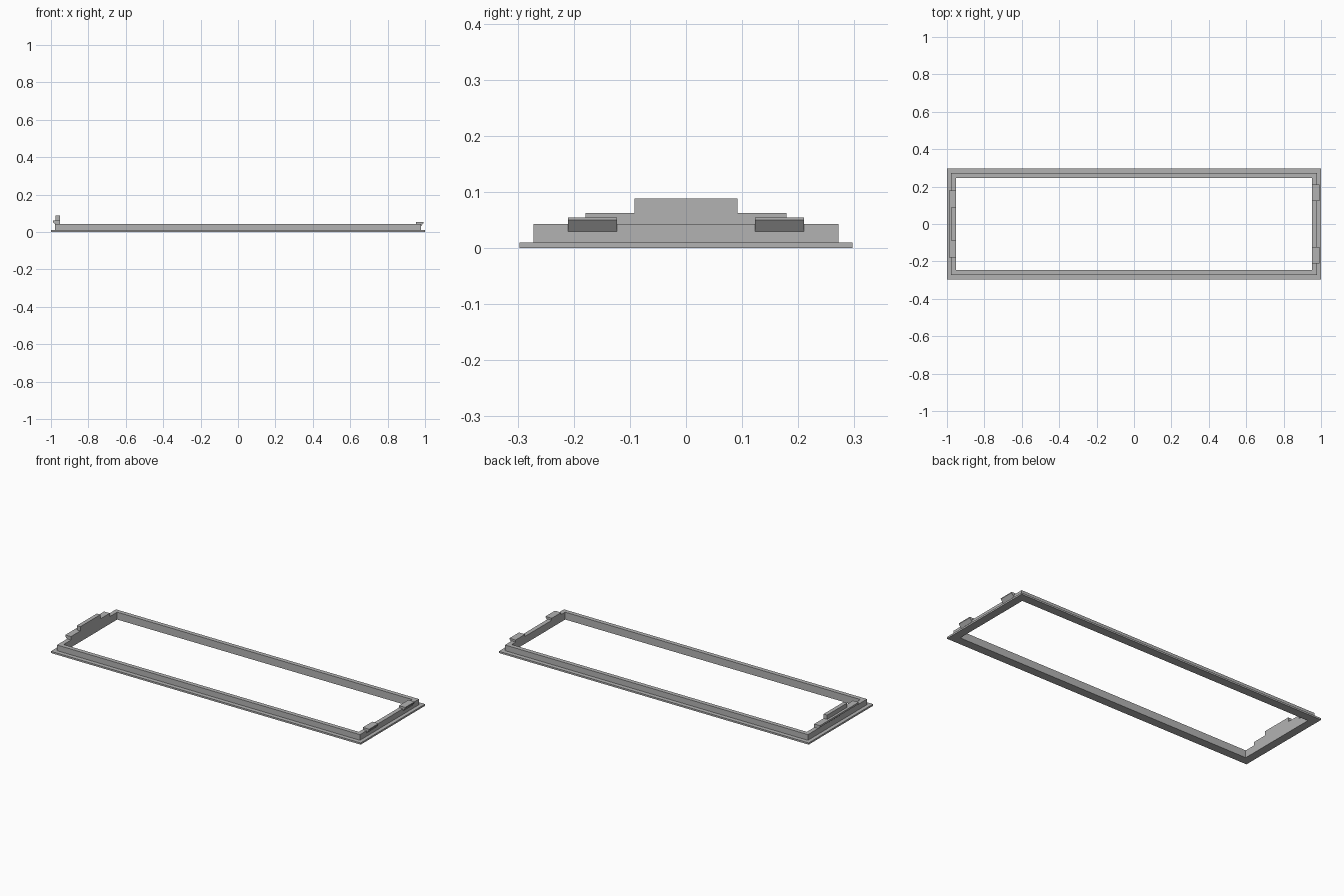
import bpy
import bmesh

if "Cube" in bpy.data.objects:
    bpy.data.objects.remove(bpy.data.objects["Cube"], do_unlink=True)

grey = bpy.data.materials.new("mid grey plastic")
grey.use_nodes = True
grey.diffuse_color = (0.45, 0.45, 0.45, 1)
grey.node_tree.nodes["Principled BSDF"].inputs["Base Color"].default_value = grey.diffuse_color


def finish(name, bm):
    bmesh.ops.recalc_face_normals(bm, faces=bm.faces)
    mesh = bpy.data.meshes.new(name)
    bm.to_mesh(mesh)
    bm.free()
    mesh.materials.append(grey)
    obj = bpy.data.objects.new(name, mesh)
    bpy.context.collection.objects.link(obj)
    return obj


def extrude_y(name, profile, y0, y1):
    """Extrude an (x, z) outline from y0 to y1."""
    bm = bmesh.new()
    face = bm.faces.new([bm.verts.new((x, y0, z)) for x, z in profile])
    ext = bmesh.ops.extrude_face_region(bm, geom=[face])
    moved = [v for v in ext["geom"] if isinstance(v, bmesh.types.BMVert)]
    bmesh.ops.translate(bm, verts=moved, vec=(0, y1 - y0, 0))
    return finish(name, bm)


# Frame: L-shaped section (flange and raised wall) swept round a rectangle
OUT, WALL, HOLE = (1, 0.297), (0.978, 0.272), (0.953, 0.247)
FLANGE_Z, WALL_Z = 0.01, 0.043
section = [(OUT, 0), (OUT, FLANGE_Z), (WALL, FLANGE_Z),
           (WALL, WALL_Z), (HOLE, WALL_Z), (HOLE, 0)]
bm = bmesh.new()
loops = [[bm.verts.new((sx * h[0], sy * h[1], z))
          for sx, sy in ((-1, -1), (1, -1), (1, 1), (-1, 1))]
         for h, z in section]
for i, lower in enumerate(loops):
    upper = loops[(i + 1) % len(loops)]
    for j in range(4):
        k = (j + 1) % 4
        bm.faces.new((lower[j], lower[k], upper[k], upper[j]))
finish("frame", bm)

# Two snap clips on the left end, with a sloped underside
clip = [(0.953, 0.03), (0.978, 0.03), (0.993, 0.05), (0.993, 0.055), (0.953, 0.055)]
extrude_y("back_snap_clip", clip, 0.123, 0.21)
extrude_y("front_snap_clip", clip, -0.21, -0.123)

# Wide hooked ledge and taller finger tab on the right end
ledge = [(-0.953, 0.04), (-0.978, 0.043), (-0.99, 0.053), (-0.99, 0.063), (-0.953, 0.063)]
extrude_y("hook_ledge", ledge, -0.179, 0.179)
tab = [(-0.953, 0.06), (-0.976, 0.06), (-0.976, 0.088), (-0.953, 0.088)]
extrude_y("finger_tab", tab, -0.092, 0.092)
